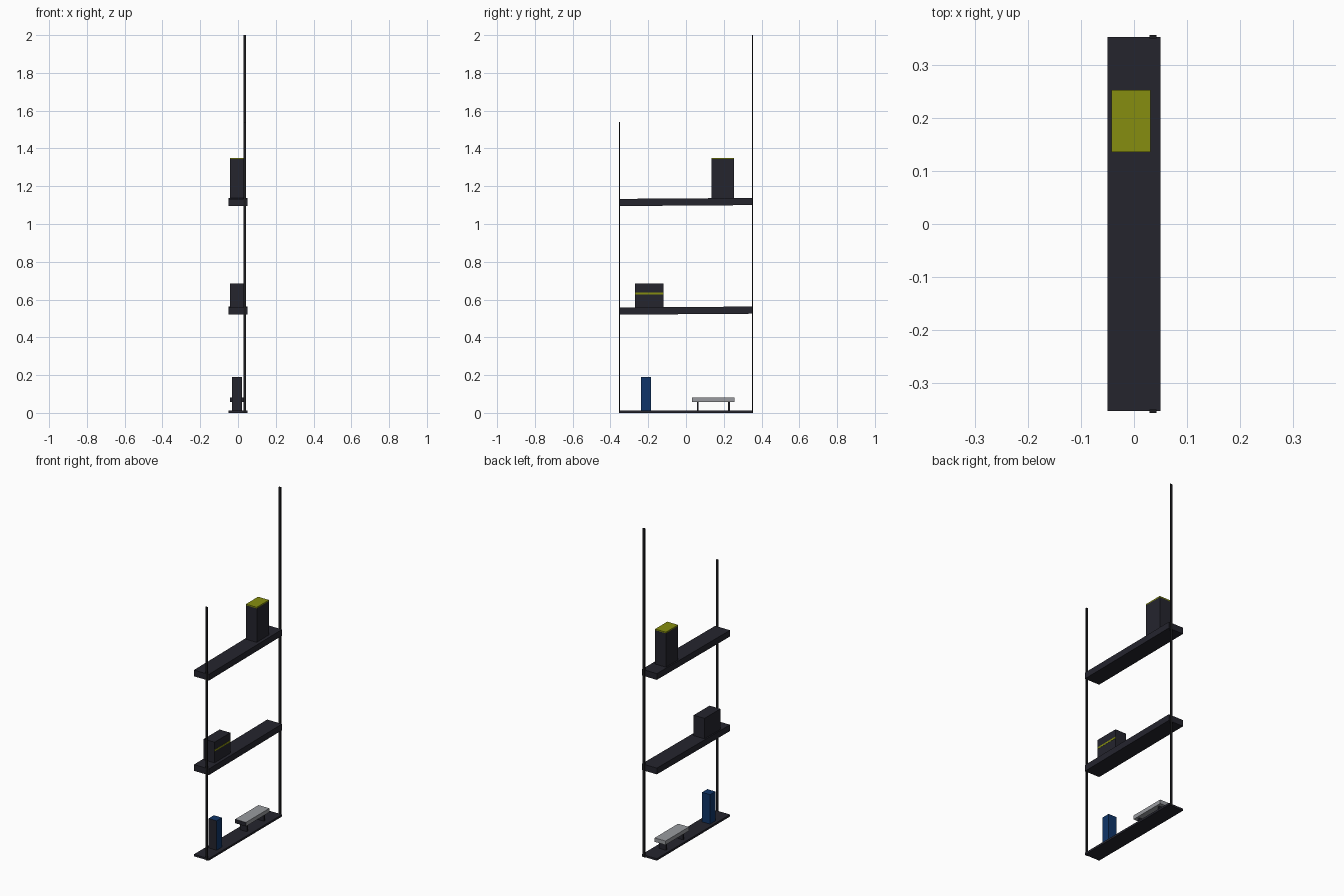
import bpy, bmesh

if "Cube" in bpy.data.objects:
    bpy.data.objects.remove(bpy.data.objects["Cube"])


def mat(name, rgb):
    m = bpy.data.materials.new(name)
    m.diffuse_color = (*rgb, 1)
    m.use_nodes = True
    m.node_tree.nodes["Principled BSDF"].inputs["Base Color"].default_value = m.diffuse_color
    return m


DARK = mat("dark slate", (0.018, 0.018, 0.027))
BLACK = mat("black metal", (0.012, 0.012, 0.014))
LIME = mat("olive yellow", (0.24, 0.27, 0.005))
BLUE = mat("navy blue", (0.005, 0.036, 0.14))
GREY = mat("light grey", (0.32, 0.33, 0.35))


def box(name, x, y, z, material, front=None, rise=0.0):
    """Box from min/max ranges; optional other colour on the -y face, optional slope along y."""
    bm = bmesh.new()
    bmesh.ops.create_cube(bm, size=1)
    for v in bm.verts:
        a, b, c = (int(t > 0) for t in v.co)
        v.co = (x[a], y[b], z[c] + (rise if b else 0))
    bm.normal_update()
    me = bpy.data.meshes.new(name)
    me.materials.append(material)
    if front:
        me.materials.append(front)
        for f in bm.faces:
            f.material_index = int(f.normal.y < -0.9)
    bm.to_mesh(me)
    bm.free()
    ob = bpy.data.objects.new(name, me)
    bpy.context.collection.objects.link(ob)
    return ob


# Three shelves (upper two slope very slightly)
box("bottom_shelf", (-0.05, 0.05), (-0.352, 0.352), (0, 0.012), DARK)
box("middle_shelf", (-0.05, 0.05), (-0.352, 0.352), (0.520, 0.558), DARK, rise=0.005)
box("top_shelf", (-0.05, 0.05), (-0.352, 0.352), (1.095, 1.133), DARK, rise=0.005)

# Two flat uprights of unequal height
box("short_upright", (0.029, 0.042), (-0.356, -0.350), (0, 1.54), BLACK)
box("tall_upright", (0.029, 0.042), (0.350, 0.356), (0, 2.0), BLACK)

# Tall box with a coloured lid on the top shelf
box("tall_box", (-0.042, 0.031), (0.136, 0.253), (1.136, 1.343), DARK)
box("tall_box_lid", (-0.042, 0.031), (0.136, 0.253), (1.343, 1.35), LIME)

# Squat box with a stripe on its right side
box("squat_box", (-0.042, 0.031), (-0.270, -0.118), (0.558, 0.684), DARK)
box("squat_box_stripe", (0.030, 0.0318), (-0.270, -0.118), (0.628, 0.638), LIME)

# Upright blue box with dark front
box("blue_box", (-0.032, 0.022), (-0.237, -0.186), (0.012, 0.191), BLUE, DARK)

# Small bench
box("bench_top", (-0.042, 0.031), (0.032, 0.257), (0.057, 0.081), GREY, DARK)
for i, y in enumerate((0.062, 0.228)):
    box(f"bench_leg_{i + 1}", (-0.028, 0.019), (y - 0.005, y + 0.005), (0.012, 0.057), DARK)
